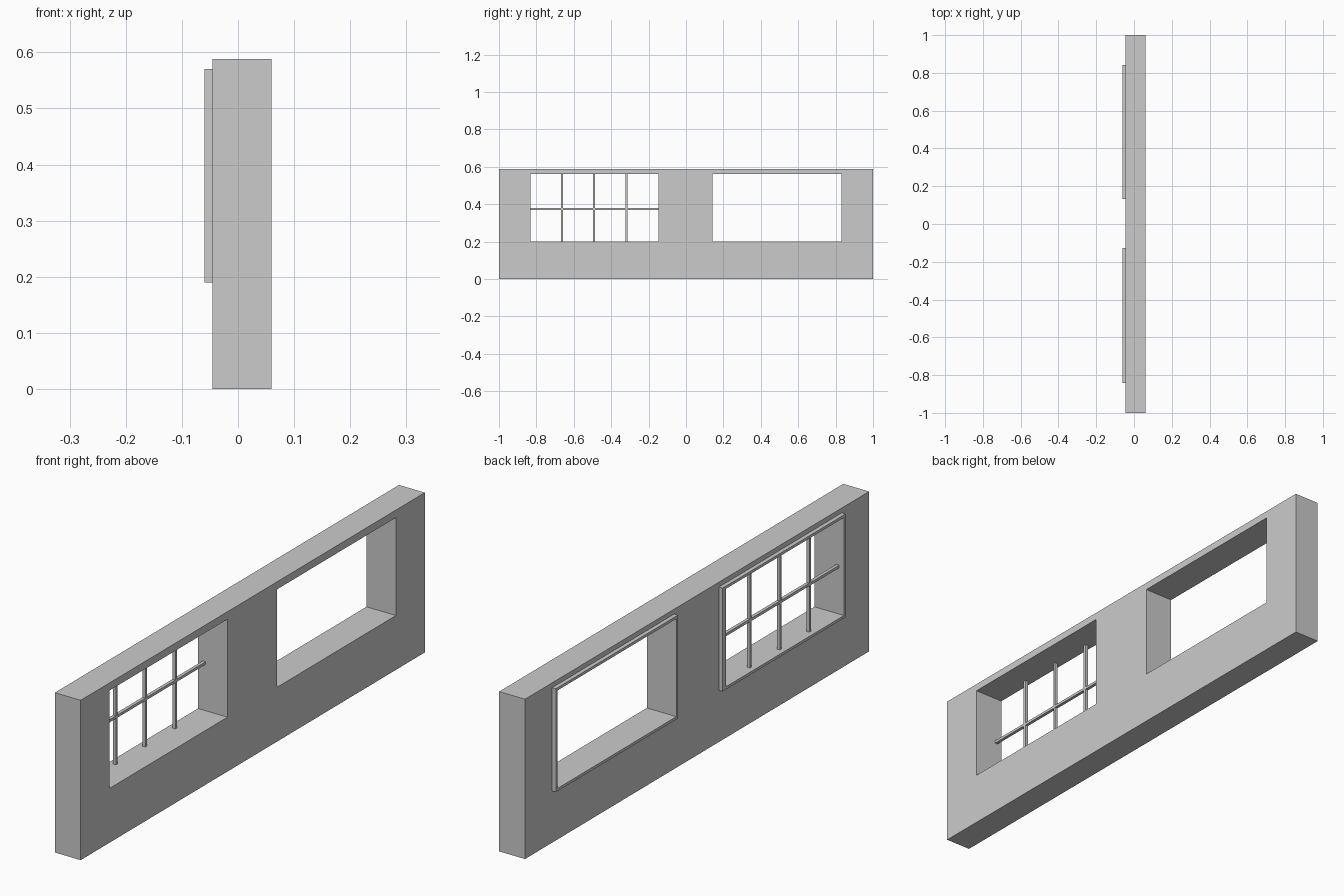
import bpy, bmesh

if "Cube" in bpy.data.objects:
    bpy.data.objects.remove(bpy.data.objects["Cube"])

WALL_X = (-0.045, 0.06)
FRAME_X = (-0.06, -0.045)
SILL, HEAD = 0.20, 0.56
OPENINGS = [(-0.832, -0.147), (0.142, 0.832)]
FRAMES = [(-0.842, -0.127), (0.132, 0.842)]


def finish(name, bm):
    bmesh.ops.recalc_face_normals(bm, faces=bm.faces[:])
    mesh = bpy.data.meshes.new(name)
    bm.to_mesh(mesh)
    bm.free()
    obj = bpy.data.objects.new(name, mesh)
    bpy.context.collection.objects.link(obj)
    return obj


def panel(name, ys, zs, xs):
    """Slab along y with an opening in every odd column of the middle row."""
    bm = bmesh.new()
    grid = [[bm.verts.new((xs[0], y, z)) for z in zs] for y in ys]
    for i in range(len(ys) - 1):
        for j in range(len(zs) - 1):
            if i % 2 == 1 and j == 1:
                continue
            bm.faces.new((grid[i][j], grid[i + 1][j],
                          grid[i + 1][j + 1], grid[i][j + 1]))
    front = bm.faces[:]
    ext = bmesh.ops.extrude_face_region(bm, geom=front, use_keep_orig=True)
    verts = [g for g in ext["geom"] if isinstance(g, bmesh.types.BMVert)]
    bmesh.ops.translate(bm, verts=verts, vec=(xs[1] - xs[0], 0, 0))
    return finish(name, bm)


def bar(name, center, size):
    bm = bmesh.new()
    bmesh.ops.create_cube(bm, size=1)
    bmesh.ops.scale(bm, verts=bm.verts, vec=size)
    bmesh.ops.translate(bm, verts=bm.verts, vec=center)
    return finish(name, bm)


# Wall with two window openings
panel("wall", [-1, *OPENINGS[0], *OPENINGS[1], 1], [0, SILL, HEAD, 0.588], WALL_X)

# Raised trim around each opening on the -x face
for k, (hole, outer) in enumerate(zip(OPENINGS, FRAMES), 1):
    panel(f"window_trim_{k}", [outer[0], *hole, outer[1]],
          [SILL - 0.01, SILL, HEAD, HEAD + 0.01], FRAME_X)

# Glazing bars in the first window
BAR_X = -0.035
for k, y in enumerate((-0.663, -0.492, -0.318), 1):
    bar(f"vertical_bar_{k}", (BAR_X, y, (SILL + HEAD) / 2),
        (0.012, 0.01, HEAD - SILL))
y0, y1 = OPENINGS[0]
bar("horizontal_bar", (BAR_X, (y0 + y1) / 2, 0.375), (0.012, y1 - y0, 0.01))
